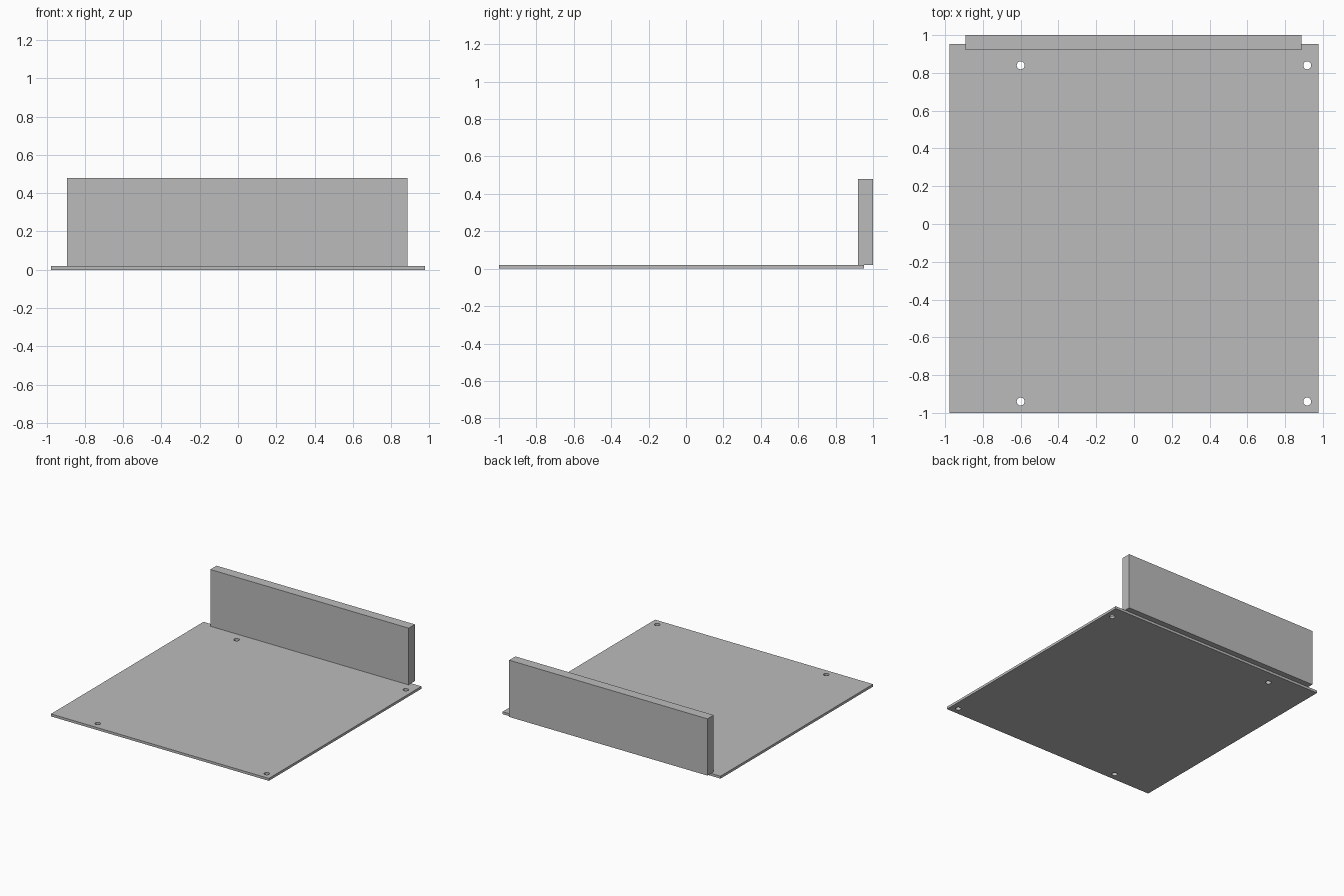
import bpy

default_cube = bpy.data.objects.get("Cube")
if default_cube:
    bpy.data.objects.remove(default_cube, do_unlink=True)

# Single plain grey finish
grey = bpy.data.materials.new("plain_grey")
grey.use_nodes = True
colour = (0.5, 0.5, 0.5, 1)
grey.diffuse_color = colour
grey.node_tree.nodes["Principled BSDF"].inputs["Base Color"].default_value = colour


def box(name, low, high):
    """Add a box spanning two opposite corners."""
    centre = [(a + b) / 2 for a, b in zip(low, high)]
    bpy.ops.mesh.primitive_cube_add(size=1, location=centre)
    obj = bpy.context.object
    obj.name = name
    obj.scale = [b - a for a, b in zip(low, high)]
    bpy.ops.object.transform_apply(location=False, rotation=False, scale=True)
    obj.data.materials.append(grey)
    return obj


# Thin base plate and upright block overhanging its back edge
base_plate = box("base_plate", (-0.977, -1, 0), (0.977, 0.953, 0.02))
box("back_block", (-0.892, 0.92, 0.02), (0.886, 1, 0.48))

# Four mounting holes drilled through the plate
for x in (-0.6, 0.917):
    for y in (-0.94, 0.84):
        bpy.ops.mesh.primitive_cylinder_add(
            vertices=32, radius=0.021, depth=0.2, location=(x, y, 0.01))
        cutter = bpy.context.object
        cutter.name = "hole_cutter"
        cutter.data.materials.append(grey)
        cutter.hide_render = True
        cutter.hide_set(True)
        drill = base_plate.modifiers.new("mounting_hole", "BOOLEAN")
        drill.operation = "DIFFERENCE"
        drill.solver = "EXACT"
        drill.object = cutter
